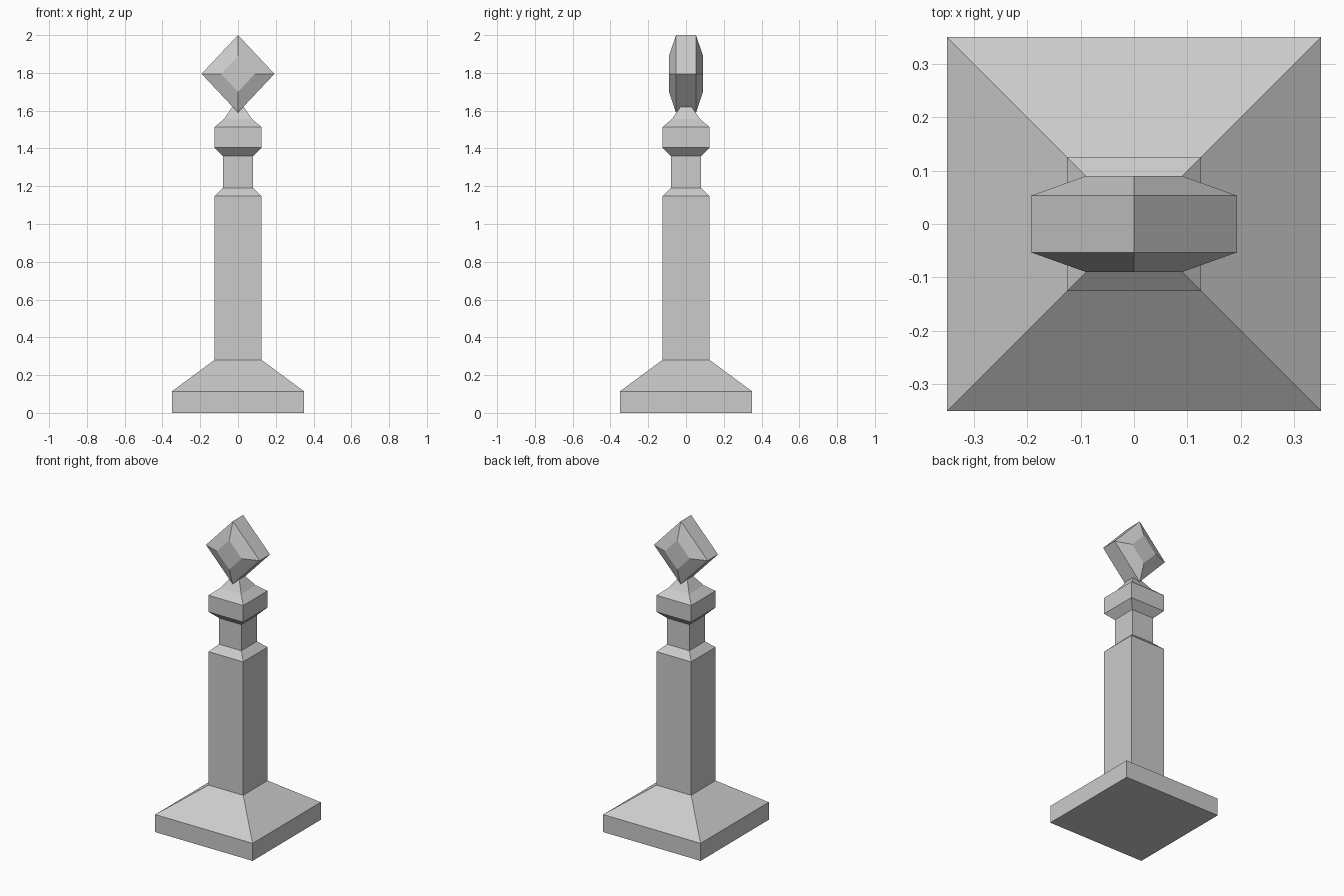
import bpy, bmesh
from math import pi, cos, sin, sqrt
from mathutils import Matrix

if "Cube" in bpy.data.objects:
    bpy.data.objects.remove(bpy.data.objects["Cube"])


def loft(name, profile, turn, matrix=Matrix()):
    """Stack four-sided rings of (corner radius, height) into a closed solid."""
    bm = bmesh.new()
    rings = []
    for r, h in profile:
        angles = [turn + i * pi / 2 for i in range(4)]
        rings.append([bm.verts.new((r * cos(a), r * sin(a), h)) for a in angles])
    for low, high in zip(rings, rings[1:]):
        for i in range(4):
            j = (i + 1) % 4
            bm.faces.new((low[i], low[j], high[j], high[i]))
    bm.faces.new(rings[0][::-1])
    bm.faces.new(rings[-1])
    bm.transform(matrix)
    bmesh.ops.recalc_face_normals(bm, faces=bm.faces)
    mesh = bpy.data.meshes.new(name)
    bm.to_mesh(mesh)
    bm.free()
    obj = bpy.data.objects.new(name, mesh)
    bpy.context.collection.objects.link(obj)
    return obj


# Square post: plinth, shaft, neck, collar and tapered cap (half width, height)
post = [(0.35, 0), (0.35, 0.114), (0.125, 0.28), (0.125, 1.147), (0.08, 1.19),
        (0.08, 1.36), (0.125, 1.405), (0.125, 1.513), (0.075, 1.555), (0.03, 1.62)]
loft("post", [(w * sqrt(2), z) for w, z in post], pi / 4)

# Diamond finial: bevelled square standing on its corner, facing front and back
half = [(0.205, 0.053), (0.095, 0.09)]
finial = [(r, -d) for r, d in reversed(half)] + half
loft("diamond_finial", finial, 0,
     Matrix.Translation((0, 0, 1.795)) @ Matrix.Rotation(pi / 2, 4, 'X')
     @ Matrix.Diagonal((0.193 / 0.205, 1, 1, 1)))
